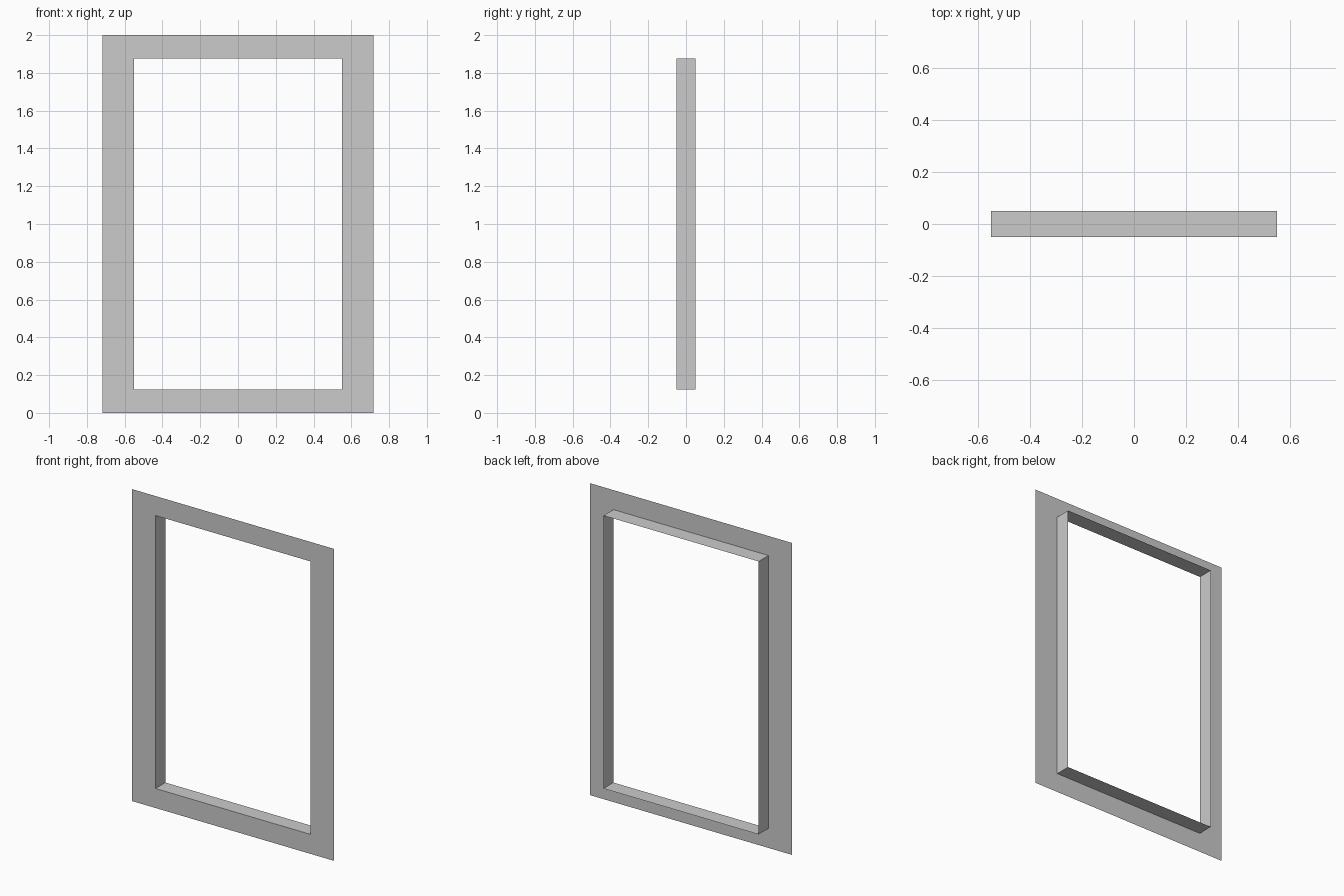
import bpy, bmesh

if "Cube" in bpy.data.objects:
    bpy.data.objects.remove(bpy.data.objects["Cube"])

OUTER = (0.7175, 0.0, 2.0)       # half width, bottom, top
INNER = (0.55, 0.125, 1.875)
FRONT, BACK = -0.05, 0.05


def loop(bm, size, y):
    w, lo, hi = size
    return [bm.verts.new((x, y, z)) for x, z in
            ((-w, lo), (w, lo), (w, hi), (-w, hi))]


def ring(name, a, b):
    """Bridge two rectangular loops with a band of four quads."""
    bm = bmesh.new()
    va, vb = loop(bm, *a), loop(bm, *b)
    for i in range(4):
        j = (i + 1) % 4
        bm.faces.new((va[i], va[j], vb[j], vb[i]))
    mesh = bpy.data.meshes.new(name)
    bm.to_mesh(mesh)
    bm.free()
    obj = bpy.data.objects.new(name, mesh)
    bpy.context.collection.objects.link(obj)


# Flat front trim, a single-sided sheet
ring("front_trim", (OUTER, FRONT), (INNER, FRONT))
# Thin lining of the opening, running back from the trim
ring("opening_lining", (INNER, FRONT), (INNER, BACK))
